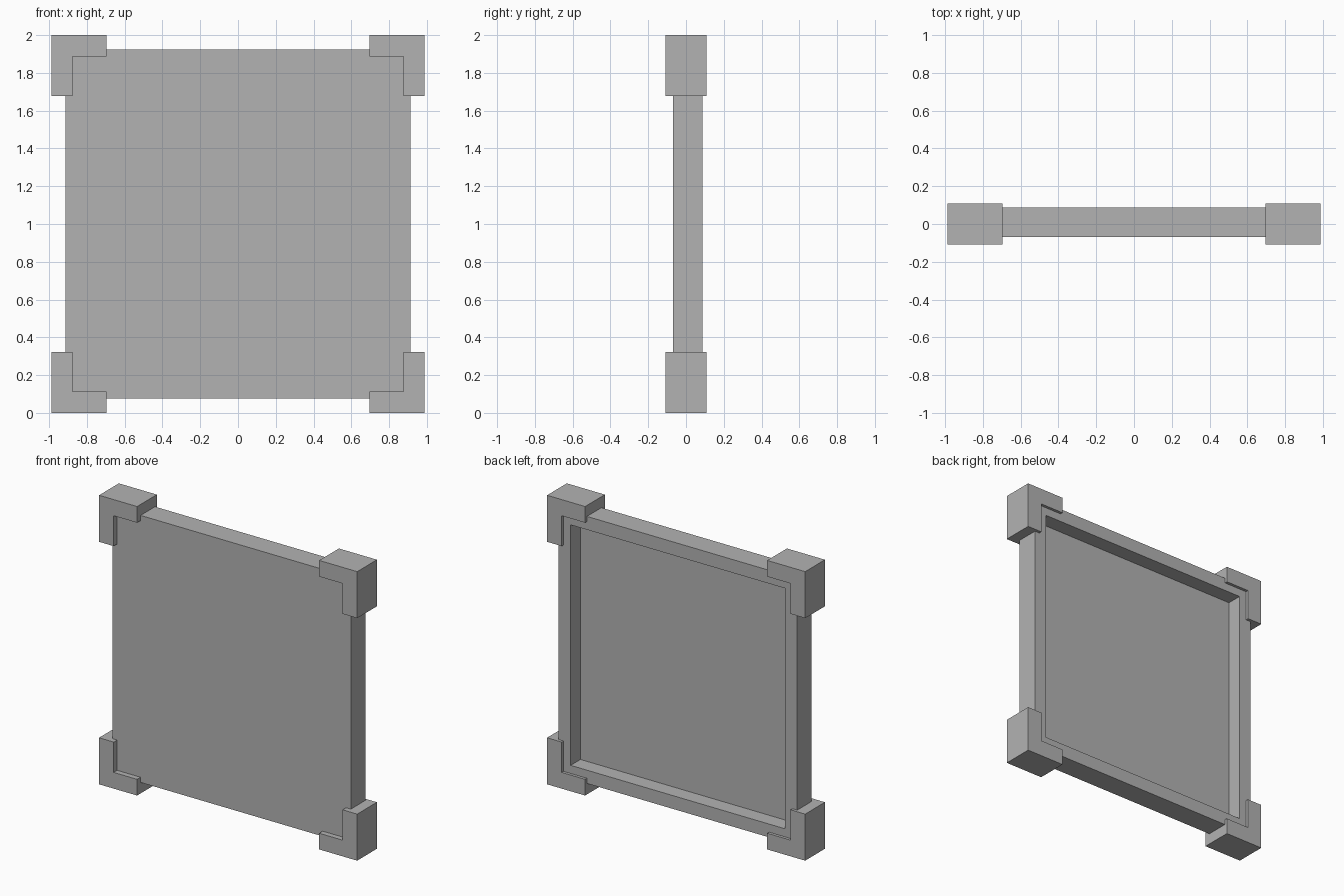
import bpy
import bmesh
from mathutils import Vector

cube = bpy.data.objects.get("Cube")
if cube:
    bpy.data.objects.remove(cube, do_unlink=True)

grey = bpy.data.materials.new("plain grey")
grey.use_nodes = True
colour = (0.45, 0.45, 0.45, 1)
grey.diffuse_color = colour
grey.node_tree.nodes["Principled BSDF"].inputs["Base Color"].default_value = colour


def extrude_outline(name, outline, y_front, y_back):
    """Extrude an (x, z) outline from front to back."""
    bm = bmesh.new()
    face = bm.faces.new([bm.verts.new((x, y_front, z)) for x, z in outline])
    result = bmesh.ops.extrude_face_region(bm, geom=[face])
    verts = [v for v in result["geom"] if isinstance(v, bmesh.types.BMVert)]
    bmesh.ops.translate(bm, verts=verts, vec=(0, y_back - y_front, 0))
    bmesh.ops.recalc_face_normals(bm, faces=bm.faces)
    mesh = bpy.data.meshes.new(name)
    bm.to_mesh(mesh)
    bm.free()
    mesh.materials.append(grey)
    obj = bpy.data.objects.new(name, mesh)
    bpy.context.collection.objects.link(obj)
    return obj


# Panel with a shallow tray recessed into its back
half_w, half_h = 0.913, 0.924
panel = extrude_outline(
    "panel",
    [(sx * half_w, 1 + sz * half_h) for sx, sz in ((-1, -1), (1, -1), (1, 1), (-1, 1))],
    -0.07, 0.088)
bm = bmesh.new()
bm.from_mesh(panel.data)
back = max(bm.faces, key=lambda f: f.calc_center_median().y)
bmesh.ops.inset_region(bm, faces=[back], thickness=0.13)
# Sink the floor through a new ring of straight walls
result = bmesh.ops.extrude_discrete_faces(bm, faces=[back])
floor = result["faces"][0]
bmesh.ops.translate(bm, verts=floor.verts, vec=Vector((0, -0.107, 0)))
bmesh.ops.recalc_face_normals(bm, faces=bm.faces)
bm.to_mesh(panel.data)
bm.free()

# L-shaped guards clasping the four corners
guard = [(0.988, 1.0), (0.697, 1.0), (0.697, 0.888),
         (0.876, 0.888), (0.876, 0.678), (0.988, 0.678)]
for sx, side in ((-1, "right"), (1, "left")):
    for sz, level in ((-1, "bottom"), (1, "top")):
        extrude_outline(f"{level}_{side}_corner_guard",
                        [(sx * x, 1 + sz * z) for x, z in guard], -0.108, 0.108)
